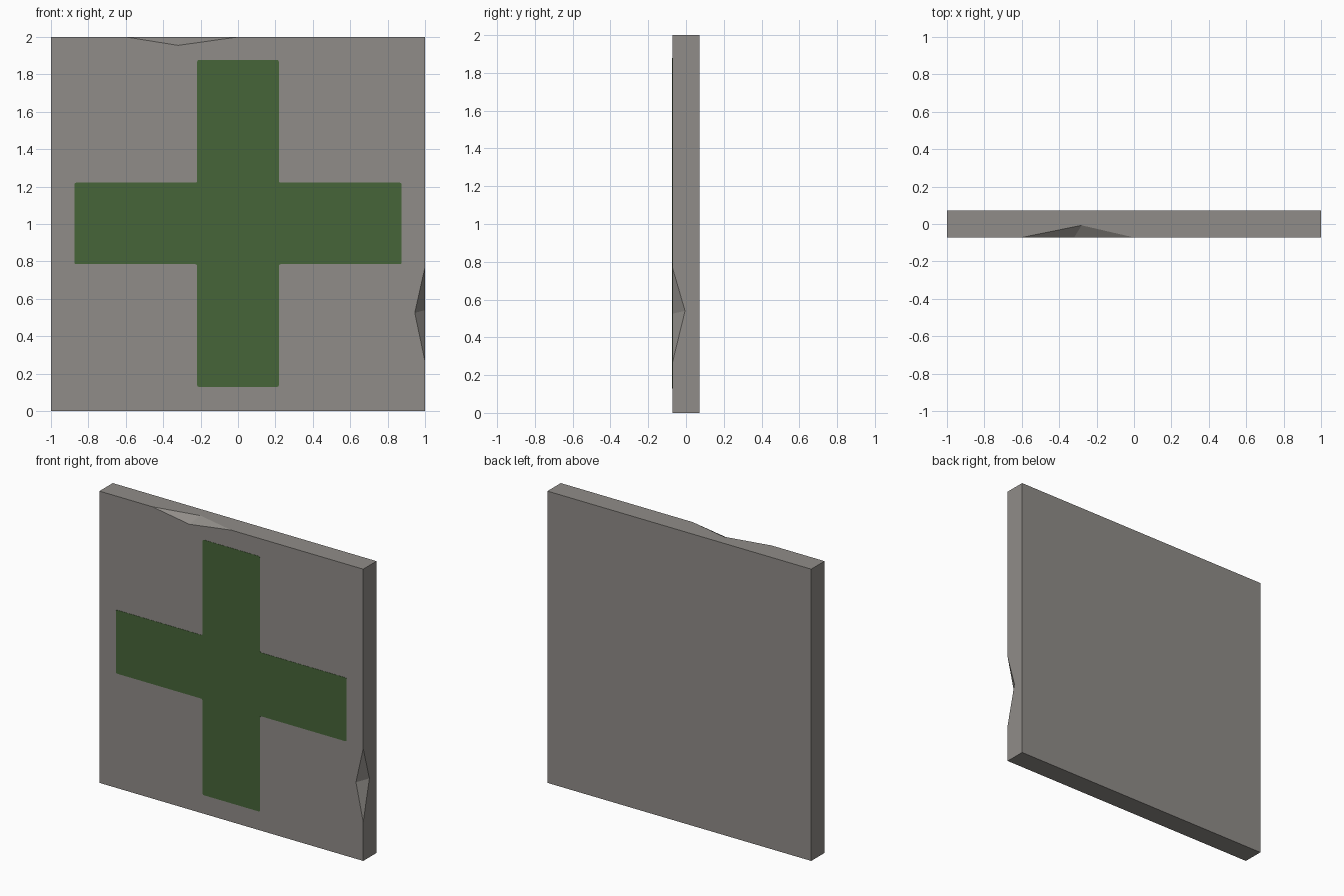
import bpy, bmesh
from mathutils import Vector

if "Cube" in bpy.data.objects:
    bpy.data.objects.remove(bpy.data.objects["Cube"])

D = 0.072  # half thickness of the slab


def material(name, rgb):
    m = bpy.data.materials.new(name)
    m.diffuse_color = (*rgb, 1.0)
    m.use_nodes = True
    m.node_tree.nodes["Principled BSDF"].inputs["Base Color"].default_value = m.diffuse_color
    return m


def finish(bm, name, mat):
    bmesh.ops.recalc_face_normals(bm, faces=bm.faces[:])
    mesh = bpy.data.meshes.new(name)
    bm.to_mesh(mesh)
    bm.free()
    mesh.materials.append(mat)
    obj = bpy.data.objects.new(name, mesh)
    bpy.context.collection.objects.link(obj)
    return obj


stone = material("warm grey stone", (0.28, 0.265, 0.247))
green = material("dark green paint", (0.061, 0.128, 0.040))

# Stone slab: a box with two chips broken out of its front edges.
# Each chip has two ends on the edge, a point on the front and one on the side.
bm = bmesh.new()


def vert(x, y, z):
    return bm.verts.new((x, y, z))


tl, tr, br, bl = [vert(x, -D, z) for x, z in ((-1, 2), (1, 2), (1, 0), (-1, 0))]
TL, TR, BR, BL = [vert(x, D, z) for x, z in ((-1, 2), (1, 2), (1, 0), (-1, 0))]
top_chip = [vert(-0.60, -D, 2), vert(0.0, -D, 2),
            vert(-0.32, -D, 1.955), vert(-0.28, -0.007, 2)]
side_chip = [vert(1, -D, 0.77), vert(1, -D, 0.265),
             vert(0.945, -D, 0.525), vert(1, -0.005, 0.54)]

a, b, f, t = top_chip
c, d, g, s = side_chip
bm.faces.new((tl, a, f, b, tr, c, g, d, br, bl))   # front
bm.faces.new((tl, a, t, b, tr, TR, TL))            # top
bm.faces.new((tr, c, s, d, br, BR, TR))            # right
bm.faces.new((tl, TL, BL, bl))                     # left
bm.faces.new((bl, BL, BR, br))                     # bottom
bm.faces.new((TL, TR, BR, BL))                     # back
for e0, e1, front, side in (top_chip, side_chip):  # broken surfaces
    bm.faces.new((e0, front, side))
    bm.faces.new((e1, side, front))
finish(bm, "stone_slab", stone)

# Painted cross: very thin plate with slightly rounded corners
ARM, HALF, THICK = 0.875, 0.218, 0.002
quarter = [(HALF, ARM), (HALF, HALF), (ARM, HALF)]
outline = []
for _ in range(4):
    outline += quarter
    quarter = [(z, -x) for x, z in quarter]
bm = bmesh.new()
face = bm.faces.new([bm.verts.new((x, -D + 0.0005, 1.003 + z)) for x, z in outline])
bmesh.ops.bevel(bm, geom=bm.verts[:], offset=0.01, segments=2,
                profile=0.5, affect='VERTICES')
ext = bmesh.ops.extrude_face_region(bm, geom=bm.faces[:])
moved = [v for v in ext["geom"] if isinstance(v, bmesh.types.BMVert)]
bmesh.ops.translate(bm, verts=moved, vec=Vector((0, -THICK, 0)))
finish(bm, "painted_cross", green)
